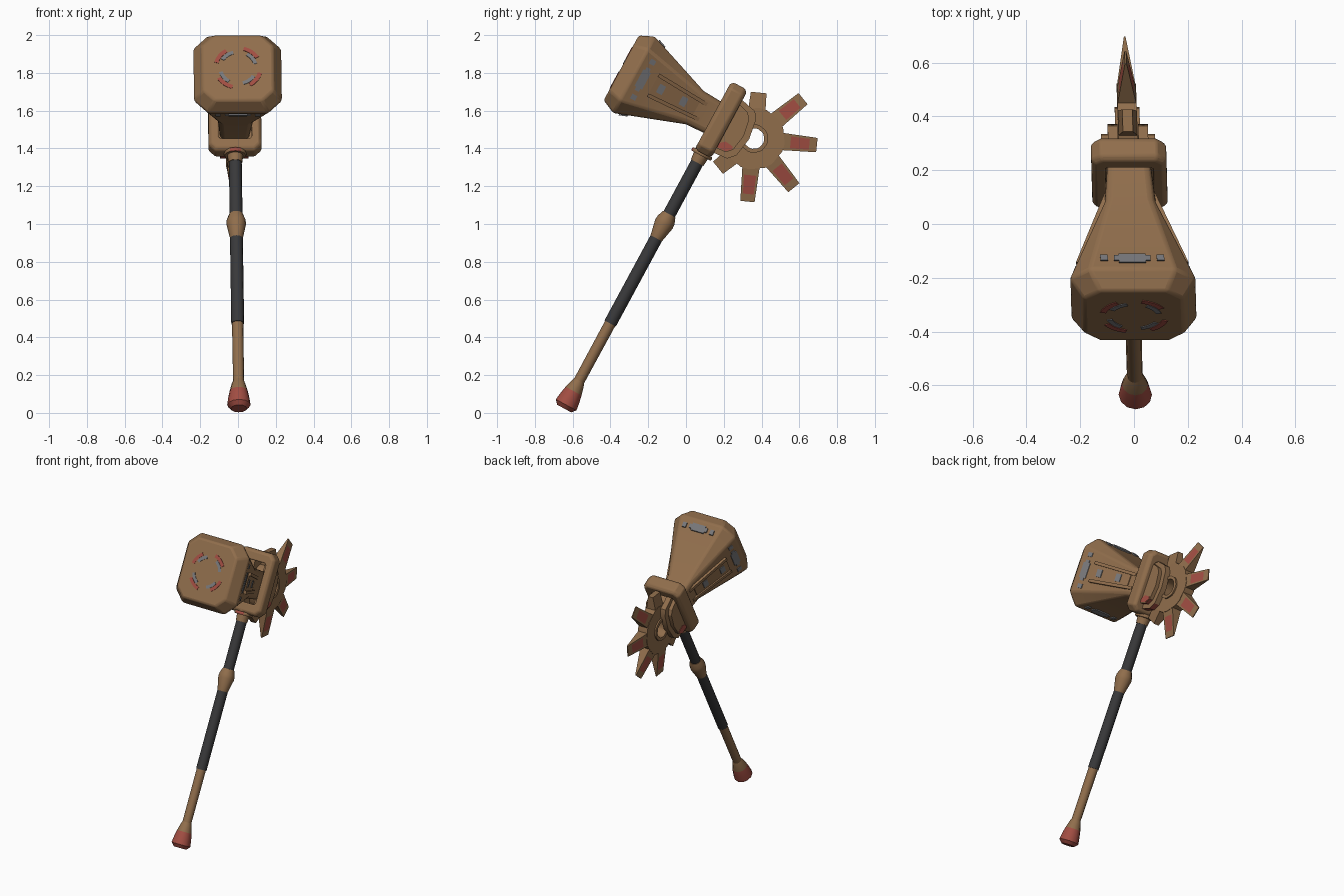
import bpy, bmesh, math
from mathutils import Vector

if "Cube" in bpy.data.objects:
    bpy.data.objects.remove(bpy.data.objects["Cube"])

def mat(name, c):
    m = bpy.data.materials.new(name)
    m.diffuse_color = (*c, 1)
    m.use_nodes = True
    m.node_tree.nodes["Principled BSDF"].inputs["Base Color"].default_value = m.diffuse_color
    return m

BROWN = mat("brown", (0.28, 0.155, 0.072))
RED = mat("worn red", (0.36, 0.075, 0.055))
DARK = mat("dark grip", (0.04, 0.04, 0.042))
GREY = mat("bare grey", (0.19, 0.19, 0.2))
MATS = [BROWN, RED, DARK, GREY]
A = math.radians(28.4)
SN, CS = math.sin(A), math.cos(A)
TC = 1.73                      # height of the head axis along the handle
BS, BT = 0.204, 1.735          # saw centre

def world(p):
    """Local (x, s towards the saw, t along the handle) to world."""
    x, s, t = p
    return Vector((x + 0.005 - 0.013 * t - 0.03 * s,
                   -0.645 + CS * s + SN * t, 0.023 - SN * s + CS * t))

def finish(bm, name, bevel=0, rule=None, smooth=30):
    """rule(local centre, local normal) gives the material index."""
    bmesh.ops.recalc_face_normals(bm, faces=bm.faces[:])
    bm.normal_update()
    if rule:
        for f in bm.faces:
            f.material_index = rule(f.calc_center_median(), f.normal)
    for v in bm.verts:
        v.co = world(v.co)
    bmesh.ops.recalc_face_normals(bm, faces=bm.faces[:])
    me = bpy.data.meshes.new(name)
    bm.to_mesh(me)
    bm.free()
    for m in MATS:
        me.materials.append(m)
    ob = bpy.data.objects.new(name, me)
    bpy.context.collection.objects.link(ob)
    if bevel:
        b = ob.modifiers.new("bevel", 'BEVEL')
        b.width, b.segments, b.limit_method = bevel, 2, 'ANGLE'
    bpy.ops.object.select_all(action='DESELECT')
    ob.select_set(True)
    bpy.context.view_layer.objects.active = ob
    bpy.ops.object.shade_smooth_by_angle(angle=math.radians(smooth))
    return ob

def loft(bm, rings, closed=False):
    vs = [[bm.verts.new(p) for p in r] for r in rings]
    n = len(vs[0])
    pairs = list(zip(vs, vs[1:])) + ([(vs[-1], vs[0])] if closed else [])
    for a, b in pairs:
        for i in range(n):
            j = (i + 1) % n
            bm.faces.new((a[i], a[j], b[j], b[i]))
    if not closed:
        bm.faces.new(vs[0])
        bm.faces.new(vs[-1][::-1])

def octagon(hx, ht, c, s, tc=TC):
    pts = [(hx, ht - c), (hx - c, ht), (c - hx, ht), (-hx, ht - c),
           (-hx, c - ht), (c - hx, -ht), (hx - c, -ht), (hx, c - ht)]
    return [(x, s, tc + t) for x, t in pts]

def turned(name, profile, color, rule=None):
    bm = bmesh.new()
    loft(bm, [[(r * math.cos(k * math.pi / 6), r * math.sin(k * math.pi / 6), t)
               for k in range(12)] for r, t in profile])
    finish(bm, name, rule=rule or (lambda c, n: color), smooth=40)

# Handle, bottom to top
turned("pommel", [(.042, 0), (.062, .022), (.056, .065), (.048, .105), (.036, .15), (.028, .17)], 1,
       lambda c, n: 1 if c.z < .11 else 0)
turned("lower_grip", [(.029, .15), (.03, .512)], 0)
turned("middle_grip", [(.034, .512), (.034, 1.04)], 2)
turned("handle_collar", [(.034, 1.025), (.052, 1.11), (.05, 1.135), (.037, 1.17)], 0)
turned("upper_grip", [(.034, 1.16), (.034, 1.49)], 2)
turned("socket", [(.037, 1.48), (.046, 1.56)], 0)
turned("socket_flange", [(.056, 1.522), (.06, 1.528), (.06, 1.537), (.056, 1.543)], 0,
       lambda c, n: 1 if c.y < -.045 else 0)

# Hammer head flaring towards the front, neck passing through the frame
bm = bmesh.new()
loft(bm, [octagon(.185, .195, .06, -.592), octagon(.235, .23, .075, -.515),
          octagon(.095, .1, .02, -.15), octagon(.075, .088, .015, .08)])
finish(bm, "hammer_head", bevel=.012)

def half(s):
    return .235 - (s + .515) / .365 * .14

def patch(bm, k, s0, s1, a0, a1, lift, b0=None, b1=None):
    """Raised slab on side k of the flared hammer body."""
    b0, b1 = (a0, a1) if b0 is None else (b0, b1)
    c, d = [(1, 0), (0, 1), (-1, 0), (0, -1)][k]
    def ring(s, p, q):
        lo, hi = half(s) - .02, half(s) + lift
        return [(c * h - d * w, s, TC + d * h + c * w)
                for w, h in ((p, lo), (q, lo), (q, hi), (p, hi))]
    loft(bm, [ring(s0, a0, a1), ring(s1, b0, b1)])

# Side straps with raised ribs
for k, side in ((0, "right"), (2, "left")):
    bm = bmesh.new()
    patch(bm, k, -.40, -.14, -.06, .06, .008, -.045, .045)
    for sg in (-1, 1):
        patch(bm, k, -.40, -.10, sg * .06 - .01, sg * .06 + .01, .018,
              sg * .045 - .01, sg * .045 + .01)
    finish(bm, side + "_strap")

# Worn grey spots on all four hammer sides
bm = bmesh.new()
for k in range(4):
    patch(bm, k, -.485, -.44, -.05, .05, .004)
    patch(bm, k, -.475, -.45, -.068, .068, .004)
    for sg in (-1, 1):
        patch(bm, k, -.475, -.445, sg * .105 - .014, sg * .105 + .014, .004)
    if k in (0, 2):
        patch(bm, k, -.37, -.335, -.025, .025, .012)
        patch(bm, k, -.235, -.2, -.025, .025, .012)
finish(bm, "worn_spots", rule=lambda c, n: 3)

# Painted arcs on the striking face
for name, r0, r1, off, idx in (("red_arcs", .108, .13, 8, 1), ("grey_arcs", .085, .105, -8, 3)):
    bm = bmesh.new()
    for k in range(4):
        mid = 45 + 90 * k + off
        def arc(s):
            ang = [math.radians(mid + d) for d in (-22, -11, 0, 11, 22)]
            return ([(r0 * math.cos(a), s, TC + r0 * math.sin(a)) for a in ang] +
                    [(r1 * math.cos(a), s, TC + r1 * math.sin(a)) for a in ang[::-1]])
        loft(bm, [arc(-.588), arc(-.595)])
    finish(bm, name, rule=lambda c, n, i=idx: i)

# Square frame around the neck
bm = bmesh.new()
loft(bm, [octagon(.088, .135, .01, -.045, 1.74), octagon(.125, .19, .025, -.045, 1.74),
          octagon(.14, .205, .035, -.028, 1.74), octagon(.14, .205, .035, .035, 1.74),
          octagon(.125, .19, .025, .054, 1.74), octagon(.088, .135, .01, .054, 1.74)], closed=True)
finish(bm, "frame", bevel=.008)

# Cheek plates holding the saw, stepped in two layers
OUTER = [(.03, 1.565), (.13, 1.575), (.165, 1.612), (.183, 1.72), (.166, 1.83), (.14, 1.865), (.03, 1.89)]
INNER = [(.03, 1.595), (.105, 1.60), (.135, 1.63), (.15, 1.72), (.135, 1.81), (.11, 1.84), (.03, 1.865)]
BAND = [(.045, 1.602), (.105, 1.605), (.13, 1.63), (.125, 1.645), (.08, 1.65), (.045, 1.62)]
for sg, side in ((1, "right"), (-1, "left")):
    for name, poly, x0, x1, rule in (
            ("cheek_plate", OUTER, .038, .075, lambda c, n: 1 if n.z < -.6 else 0),
            ("cheek_step", INNER, .07, .1, lambda c, n: 1 if n.z < -.6 else 0),
            ("cheek_red_mark", BAND, .098, .103, lambda c, n: 1)):
        bm = bmesh.new()
        loft(bm, [[(sg * x, s, t) for s, t in poly] for x in (x0, x1)])
        finish(bm, side + "_" + name, rule=rule)

# Saw disc with a through hole
def circle(r, x, n=16):
    return [(x, BS + r * math.cos(math.radians(22.5 * k + 7.5 * (-1) ** k * (n == 16) * .5)),
             BT + r * math.sin(math.radians(22.5 * k + 7.5 * (-1) ** k * (n == 16) * .5)))
            for k in range(16)]
TH = .036
bm = bmesh.new()
loft(bm, [circle(.055, -TH), circle(.165, -TH), circle(.165, TH), circle(.055, TH)], closed=True)
finish(bm, "saw_disc")
bm = bmesh.new()
loft(bm, [circle(.055, -.046), circle(.076, -.046), circle(.076, .046), circle(.055, .046)], closed=True)
finish(bm, "saw_hub_ring")

# Wedge teeth: long ones carry a red patch, the rear pair is short
def tooth(deg, tip, red):
    a = math.radians(deg)
    rows = (.145, .195, .295, tip) if red else (.145, .18, .21, tip)
    cols = (-1, -.72, .72, 1)
    bm = bmesh.new()
    grid = {}
    for sg in (-1, 1):
        for i, r in enumerate(rows):
            f = (r - .145) / (.335 - .145)
            w, th = .046 - .008 * f, TH - (TH - .003) * f
            for j, c in enumerate(cols):
                grid[sg, i, j] = bm.verts.new((sg * th, BS + r * math.cos(a) - c * w * math.sin(a),
                                               BT + r * math.sin(a) + c * w * math.cos(a)))
        for i in range(3):
            for j in range(3):
                f = bm.faces.new([grid[sg, i, j], grid[sg, i + 1, j],
                                  grid[sg, i + 1, j + 1], grid[sg, i, j + 1]])
                f.material_index = 1 if red and i == 1 and j == 1 else 0
    edge = [(0, 0), (1, 0), (2, 0), (3, 0), (3, 1), (3, 2), (3, 3), (2, 3), (1, 3), (0, 3), (0, 2), (0, 1)]
    for p, q in zip(edge, edge[1:] + edge[:1]):
        bm.faces.new([grid[-1, *p], grid[-1, *q], grid[1, *q], grid[1, *p]])
    finish(bm, "saw_tooth")

for d in (22.5, 67.5, 112.5):
    for sg in (-1, 1):
        tooth(sg * d, .335 if d < 100 else .245, d < 100)
